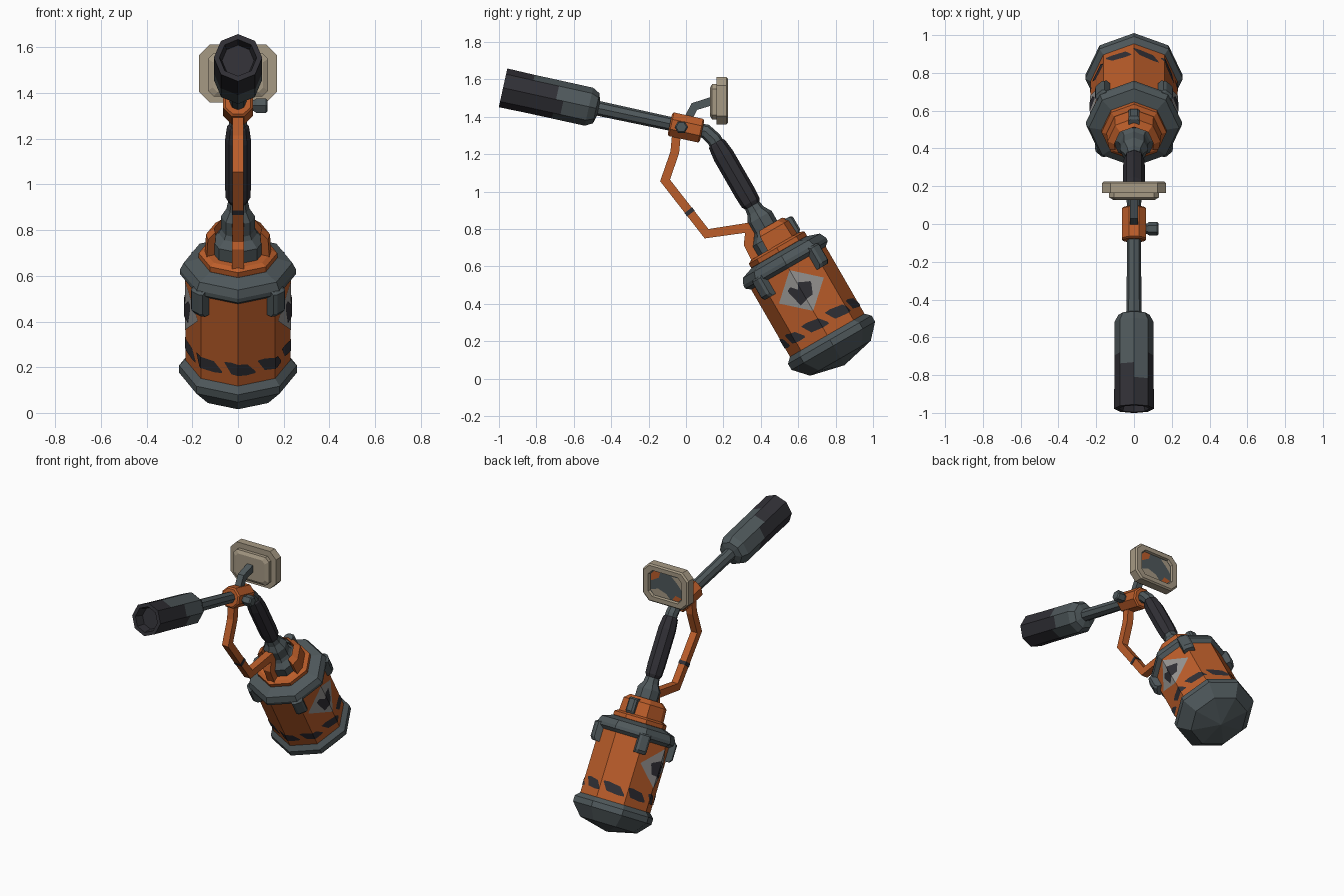
import bpy, bmesh, math
from mathutils import Vector

if "Cube" in bpy.data.objects:
    bpy.data.objects.remove(bpy.data.objects["Cube"], do_unlink=True)


def material(name, rgb):
    m = bpy.data.materials.new(name)
    m.use_nodes = True
    m.diffuse_color = (*rgb, 1)
    m.node_tree.nodes["Principled BSDF"].inputs["Base Color"].default_value = (*rgb, 1)
    return m


ORANGE = material("orange paint", (0.50, 0.11, 0.023))
STEEL = material("steel grey", (0.078, 0.098, 0.105))
BLACK = material("charcoal", (0.03, 0.029, 0.036))
BEIGE = material("beige casing", (0.38, 0.32, 0.23))
PALE = material("pale label", (0.31, 0.30, 0.29))

X = Vector((1, 0, 0))
UP = Vector((0, -0.5, 0.866))       # tank axis
BACK = Vector((0, 0.866, 0.5))      # across the tank
BASE = Vector((0, 0.765, 0.215))    # centre of the tank foot
ARM = Vector((0, -0.9767, 0.2147))  # barrel axis


def finish(name, bm, mats):
    mesh = bpy.data.meshes.new(name)
    bm.to_mesh(mesh)
    bm.free()
    for m in mats:
        mesh.materials.append(m)
    obj = bpy.data.objects.new(name, mesh)
    bpy.context.collection.objects.link(obj)
    return obj


def loft(name, rings, mats, rule=None):
    """Skin a list of equal point rings and cap both ends."""
    bm = bmesh.new()
    loops = [[bm.verts.new(p) for p in ring] for ring in rings]
    n = len(loops[0])
    for k in range(len(loops) - 1):
        for j in range(n):
            i = (j + 1) % n
            f = bm.faces.new((loops[k][j], loops[k][i], loops[k + 1][i], loops[k + 1][j]))
            f.material_index = rule(k, j) if rule else 0
    bm.faces.new(loops[0][::-1])
    f = bm.faces.new(loops[-1])
    f.material_index = rule(len(loops) - 1, 0) if rule else 0
    bmesh.ops.remove_doubles(bm, verts=bm.verts, dist=1e-5)
    bmesh.ops.recalc_face_normals(bm, faces=bm.faces)
    return finish(name, bm, mats)


def circle(centre, a, b, r, sides, turn=0):
    angles = [2 * math.pi * i / sides + math.radians(turn) for i in range(sides)]
    return [centre + r * (math.cos(t) * a + math.sin(t) * b) for t in angles]


def lathe(name, profile, origin, axis, mats, sides=8, turn=0, rule=None):
    """Turn (radius, distance) pairs around an axis."""
    a = X if abs(axis.x) < 0.5 else Vector((0, 1, 0))
    b = axis.cross(a)
    rings = [circle(origin + axis * s, a, b, r, sides, turn) for r, s in profile]
    return loft(name, rings, mats, rule)


def sweep(name, path, mats, sides=4, turn=45):
    """Mitred tube through (y, z, radius) points."""
    pts = [Vector((0, y, z)) for y, z, r in path]
    rings = []
    for i, p in enumerate(pts):
        d0 = (p - pts[i - 1]).normalized() if i else (pts[1] - p).normalized()
        d1 = (pts[i + 1] - p).normalized() if i + 1 < len(pts) else d0
        t = (d0 + d1).normalized()
        rings.append(circle(p, X, t.cross(X) / t.dot(d0), path[i][2], sides, turn))
    return loft(name, rings, mats)


# Tank: drum, foot, shoulder ring and flange
lathe("tank_body", [(0.23, 0), (0.23, 0.47)], BASE, UP, [ORANGE])
lathe("tank_foot", [(0, -0.165), (0.187, -0.122), (0.258, -0.045), (0.258, -0.008), (0.23, 0.02)],
      BASE, UP, [STEEL])
lathe("tank_shoulder", [(0.23, 0.435), (0.255, 0.455), (0.255, 0.475), (0.238, 0.51), (0.165, 0.535)],
      BASE, UP, [STEEL])
lathe("tank_flange", [(0.16, 0.525), (0.172, 0.535), (0.172, 0.56), (0.15, 0.572)], BASE, UP, [ORANGE])
lathe("valve_cone", [(0.118, 0.565), (0.118, 0.63), (0.085, 0.66), (0.075, 0.68), (0.075, 0.745),
                     (0.05, 0.785), (0.042, 0.83)], BASE, UP, [STEEL])

# Open collar wrapped around the back of the valve
section = [(0.105, 0.56), (0.146, 0.56), (0.14, 0.655), (0.105, 0.685)]
collar = []
for deg in (-20, 0, 45, 90, 135, 180, 200):
    t = math.radians(deg)
    collar.append([BASE + r * (math.cos(t) * X + math.sin(t) * BACK) + s * UP for r, s in section])
loft("valve_collar", collar, [ORANGE])


def clip(name, deg, r0, r1, half, s0, s1):
    """Chamfered block standing on the tank at an angle."""
    t = math.radians(deg)
    out = math.cos(t) * X + math.sin(t) * BACK
    side = UP.cross(out)
    rings = []
    for s, top in ((s0, r1 - 0.015), (s0 + 0.02, r1), (s1 - 0.01, r1), (s1, r1 - 0.015)):
        flat = [(r0, -half), (top - 0.01, -half), (top, -half * 0.6),
                (top, half * 0.6), (top - 0.01, half), (r0, half)]
        rings.append([BASE + out * r + side * w + UP * s for r, w in flat])
    loft(name, rings, [STEEL])


for i, deg in enumerate((45, 135, 225, 315)):
    clip(f"tank_clip_{i + 1}", deg, 0.2, 0.265, 0.036, 0.35, 0.475)
clip("collar_latch", 90, 0.09, 0.158, 0.03, 0.565, 0.67)

# Painted plates following the drum faces
FACE = 2 * 0.23 * math.sin(math.pi / 8)


def drum_point(arc, s, lift, flip):
    k = math.floor(arc / FACE + 1e-6)
    f = arc / FACE - k
    a, b = k * math.pi / 4, (k + 1) * math.pi / 4
    r = 0.23 + lift
    x = r * ((1 - f) * math.cos(a) + f * math.cos(b))
    v = r * ((1 - f) * math.sin(a) + f * math.sin(b))
    return BASE + X * x * flip + BACK * v + UP * s


def paint(name, columns, arc, s, mat, lift=0.003, flip=1):
    """Columns are (offset, low, high); edges are added where faces meet."""
    cols = []
    for (a0, l0, h0), (a1, l1, h1) in zip(columns, columns[1:]):
        cols.append((a0, l0, h0))
        for k in range(-9, 10):
            m = k * FACE - arc
            if a0 + 1e-4 < m < a1 - 1e-4:
                f = (m - a0) / (a1 - a0)
                cols.append((m, l0 + f * (l1 - l0), h0 + f * (h1 - h0)))
    cols.append(columns[-1])
    bm = bmesh.new()
    pairs = [[bm.verts.new(drum_point(arc + a, s + e, lift, flip)) for e in (lo, hi)] for a, lo, hi in cols]
    for p, q in zip(pairs, pairs[1:]):
        quad = (p[0], q[0], q[1], p[1])
        bm.faces.new(quad[::flip])
    bmesh.ops.remove_doubles(bm, verts=bm.verts, dist=1e-5)
    finish(name, bm, [mat])


stripe = [(-0.072, 0.025, 0.03), (-0.04, -0.025, 0.033), (0.035, -0.033, 0.022), (0.072, -0.03, -0.02)]
for i in range(9):
    arc = -0.03 + (i - 4) * 8 * FACE / 9
    paint(f"hazard_stripe_{i + 1}", stripe, arc, 0.1, BLACK)
diamond = [(-0.148, 0, 0), (0, -0.126, 0.126), (0.148, 0, 0)]
mark = [(-0.068, 0.02, 0.035), (-0.045, -0.068, 0.045), (-0.013, -0.06, 0.012), (0.005, -0.052, 0.048),
        (0.045, -0.048, 0.03), (0.07, 0.01, 0.02)]
for side, flip in (("left", 1), ("right", -1)):
    paint(f"warning_label_{side}", diamond, 0, 0.296, PALE, 0.003, flip)
    paint(f"warning_mark_{side}", mark, 0, 0.296, BLACK, 0.006, flip)

# Grip, bent tube and arm
lathe("rear_grip", [(0.038, 0.81), (0.054, 0.84), (0.057, 0.9), (0.057, 1.13), (0.048, 1.2), (0.036, 1.215)],
      BASE, UP, [BLACK])
sweep("bent_tube", [(0.19, 1.21, 0.04), (0.15, 1.28, 0.04), (0.105, 1.322, 0.038), (0.05, 1.334, 0.036),
                    (-0.5, 1.452, 0.04)], [STEEL], 8, 0)

# Barrel with an open mouth and a scorched front
limits = (0.2, 0.33, 0.3, 0.2, 0.16, 0.24, 0.24, 0.16)
barrel = [(0.04, -0.012), (0.082, 0), (0.104, 0.04), (0.104, 0.14), (0.104, 0.18), (0.104, 0.22),
          (0.104, 0.28), (0.104, 0.36), (0.106, 0.51), (0.082, 0.51), (0.07, 0.45)]


def scorched(k, j):
    return int(k > 6 or (barrel[k][1] + barrel[k + 1][1]) / 2 > limits[j])


lathe("barrel", barrel, Vector((0, -0.48, 1.4455)), ARM, [STEEL, BLACK], rule=scorched)

# Valve block with side knob
lathe("valve_block", [(0.06, -0.088), (0.07, -0.08), (0.07, 0.08), (0.06, 0.088)],
      Vector((0, 0, 1.343)), ARM, [ORANGE], 8, 22.5)
lathe("side_knob", [(0.028, 0.03), (0.028, 0.07), (0.036, 0.08), (0.036, 0.122), (0.028, 0.13)],
      Vector((0, -0.025, 1.345)), X, [STEEL], 6)

# Feed pipe with a band
sweep("feed_pipe", [(-0.05, 1.32, 0.033), (-0.06, 1.21, 0.033), (-0.112, 1.06, 0.033), (0.11, 0.775, 0.033),
                    (0.345, 0.81, 0.036), (0.335, 0.72, 0.036), (0.375, 0.64, 0.036)], [ORANGE])
sweep("pipe_band", [(0.012, 0.901, 0.036), (0.026, 0.883, 0.036)], [BLACK])

# Display on a bent stem
sweep("display_stem", [(-0.005, 1.36, 0.03), (0.045, 1.455, 0.03), (0.15, 1.488, 0.032)], [STEEL])


def outline(hx, hz, cut, y, cz=1.486):
    flat = [(hx, hz - cut), (hx - cut, hz)]
    quarter = flat + [(-x, z) for x, z in flat[::-1]]
    return [Vector((x, y, cz + z)) for x, z in quarter + [(-x, -z) for x, z in quarter]]


loft("display_back", [outline(0.11, 0.075, 0.02, 0.128, 1.48), outline(0.132, 0.095, 0.025, 0.14, 1.48),
                      outline(0.132, 0.095, 0.025, 0.17, 1.48)], [BEIGE])
loft("display_casing", [outline(0.17, 0.126, 0.045, 0.163), outline(0.17, 0.126, 0.045, 0.216),
                        outline(0.16, 0.117, 0.042, 0.225), outline(0.125, 0.088, 0.03, 0.225),
                        outline(0.12, 0.083, 0.028, 0.21)], [BEIGE, STEEL], lambda k, j: int(k == 4))


def patch(name, points, mat):
    bm = bmesh.new()
    f = bm.faces.new([bm.verts.new((x, 0.212, 1.486 + z)) for x, z in points])
    if f.calc_center_median() and f.normal.y < 0:
        f.normal_flip()
    bmesh.ops.recalc_face_normals(bm, faces=bm.faces)
    f.normal_update()
    if f.normal.y < 0:
        f.normal_flip()
    finish(name, bm, [mat])


patch("screen_patch_upper", [(0.115, 0.01), (0.115, 0.055), (0.09, 0.08), (0.045, 0.08), (0.055, 0.045)], ORANGE)
patch("screen_patch_lower", [(-0.115, -0.055), (-0.09, -0.08), (-0.045, -0.08), (-0.07, -0.045)], ORANGE)
patch("screen_patch_base", [(0.09, -0.08), (0.115, -0.05), (0.06, -0.03), (0.0, -0.05), (-0.03, -0.08)], BEIGE)
patch("screen_patch_edge", [(-0.115, 0.0), (-0.115, 0.05), (-0.09, 0.078), (-0.04, 0.075), (-0.08, 0.04)], BEIGE)
